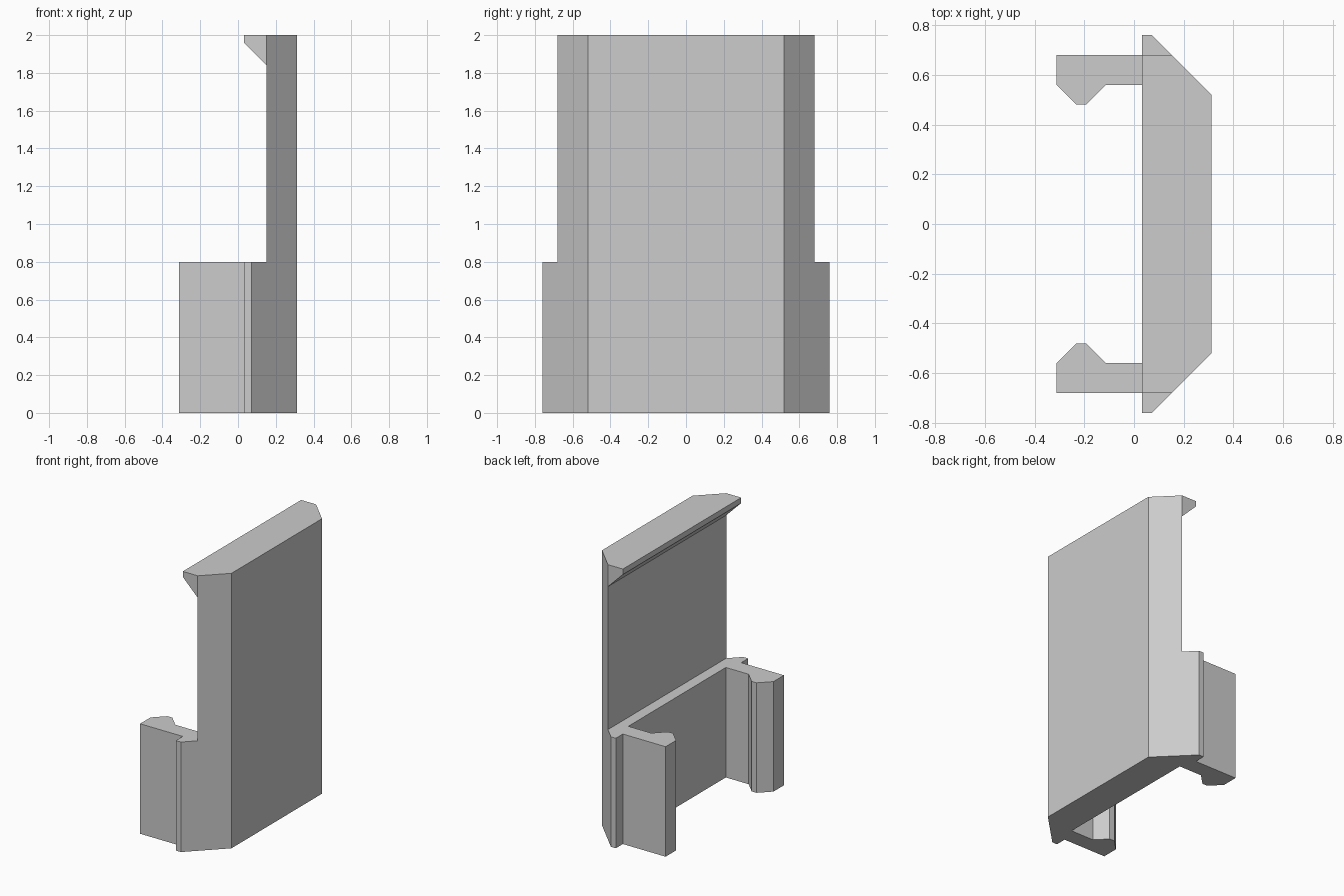
import bpy
import bmesh
from mathutils import Vector

cube = bpy.data.objects.get("Cube")
if cube:
    bpy.data.objects.remove(cube, do_unlink=True)

GREY = (0.604, 0.604, 0.604, 1.0)
grey = bpy.data.materials.new("plain grey")
grey.use_nodes = True
grey.diffuse_color = GREY
grey.node_tree.nodes["Principled BSDF"].inputs["Base Color"].default_value = GREY

HEIGHT = 2.0
BASE_HEIGHT = 0.8
HALF_WIDTH = 0.68
BACK = 0.312     # outer face of the plate
INNER = 0.152    # inner face of the plate
RECESS = 0.072   # flange face between the arms
RIM = 0.032      # flange ends and lip edge


def extrude(name, points, offset):
    """Sweep a flat outline along an offset into a closed solid."""
    bm = bmesh.new()
    face = bm.faces.new([bm.verts.new(p) for p in points])
    swept = bmesh.ops.extrude_face_region(bm, geom=[face], use_keep_orig=True)
    verts = [v for v in swept["geom"] if isinstance(v, bmesh.types.BMVert)]
    bmesh.ops.translate(bm, verts=verts, vec=Vector(offset))
    bmesh.ops.recalc_face_normals(bm, faces=bm.faces)
    mesh = bpy.data.meshes.new(name)
    bm.to_mesh(mesh)
    bm.free()
    mesh.materials.append(grey)
    obj = bpy.data.objects.new(name, mesh)
    bpy.context.collection.objects.link(obj)
    return obj


def symmetric(half):
    """Close a half outline by mirroring it across y = 0."""
    return [(x, y, 0) for x, y in half] + [(x, -y, 0) for x, y in reversed(half)]


# Tall plate with chamfered sides
extrude("back_plate", symmetric([(INNER, HALF_WIDTH), (BACK, 0.52)]), (0, 0, HEIGHT))

# Wider flange thickening the lower plate, recessed between the arms
flange = [(RECESS, 0.56), (RIM, 0.56), (RIM, 0.76), (RECESS, 0.76), (INNER, HALF_WIDTH)]
extrude("base_flange", symmetric(flange), (0, 0, BASE_HEIGHT))

# Overhanging lip with a sloped underside
lip = [(INNER, HEIGHT), (RIM, HEIGHT), (RIM, 1.96), (INNER, 1.84)]
extrude("top_lip", [(x, -HALF_WIDTH, z) for x, z in lip], (0, 2 * HALF_WIDTH, 0))

# Pair of clip arms with inward-facing hooks
arm = [(RIM, HALF_WIDTH), (-0.312, HALF_WIDTH), (-0.312, 0.56), (-0.232, 0.48),
       (-0.192, 0.48), (-0.112, 0.56), (RIM, 0.56)]
for name, side in (("left_clip_arm", 1), ("right_clip_arm", -1)):
    extrude(name, [(x, side * y, 0) for x, y in arm], (0, 0, BASE_HEIGHT))
